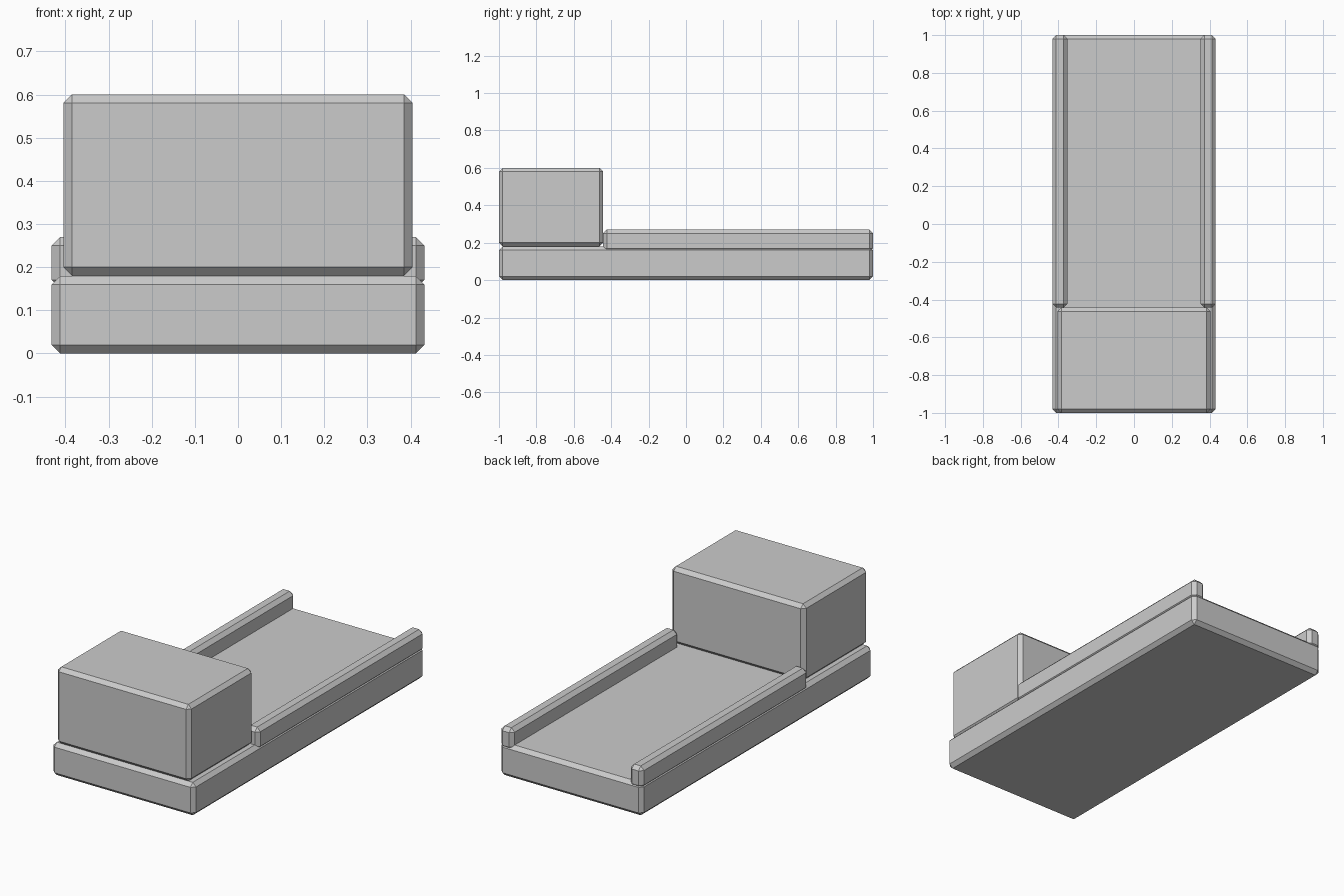
import bpy
import bmesh

if "Cube" in bpy.data.objects:
    bpy.data.objects.remove(bpy.data.objects["Cube"])

CHAMFER = 0.02


def chamfered_box(name, x, y, z):
    """Box spanning the given (min, max) ranges, with flat chamfered edges."""
    bm = bmesh.new()
    bmesh.ops.create_cube(bm, size=1)
    for v in bm.verts:
        v.co = [r[0] if c < 0 else r[1] for c, r in zip(v.co, (x, y, z))]
    bmesh.ops.bevel(bm, geom=bm.edges[:], offset=CHAMFER, segments=1,
                    affect='EDGES', profile=0.5)
    mesh = bpy.data.meshes.new(name)
    bm.to_mesh(mesh)
    bm.free()
    obj = bpy.data.objects.new(name, mesh)
    bpy.context.collection.objects.link(obj)
    return obj


# Flat bed running the full length
chamfered_box("bed", (-0.432, 0.432), (-1, 1), (0, 0.18))

# Cab block at the front
chamfered_box("cab", (-0.405, 0.405), (-1, -0.443), (0.18, 0.6))

# Side rails, sunk slightly into the bed
chamfered_box("right_rail", (0.352, 0.432), (-0.443, 1), (0.15, 0.27))
chamfered_box("left_rail", (-0.432, -0.352), (-0.443, 1), (0.15, 0.27))
